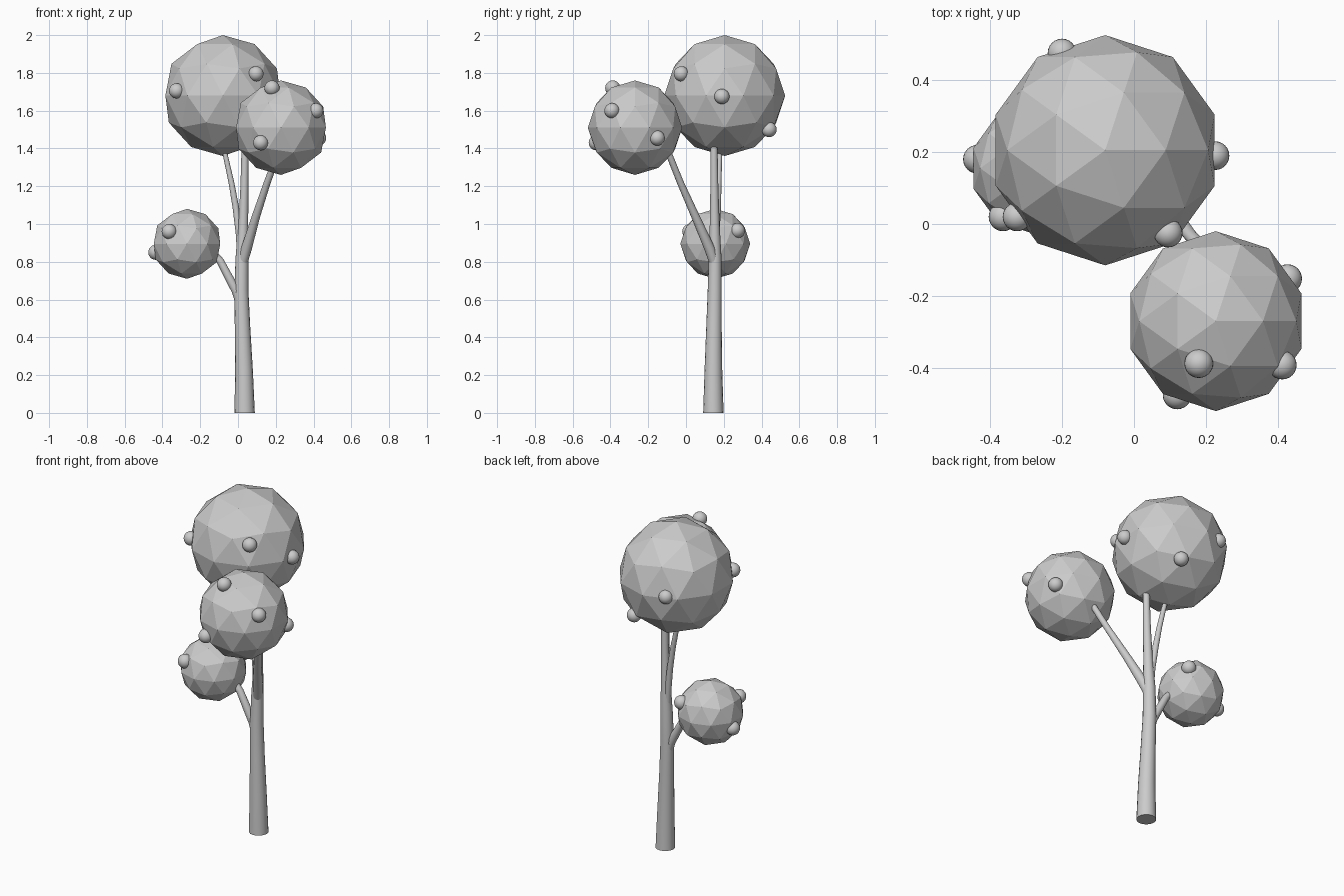
import bpy, bmesh, math
from mathutils import Vector

if "Cube" in bpy.data.objects:
    bpy.data.objects.remove(bpy.data.objects["Cube"])


def finish(name, bm):
    mesh = bpy.data.meshes.new(name)
    bmesh.ops.recalc_face_normals(bm, faces=bm.faces[:])
    bm.to_mesh(mesh)
    bm.free()
    obj = bpy.data.objects.new(name, mesh)
    bpy.context.collection.objects.link(obj)
    return obj


def smooth(obj):
    bpy.ops.object.select_all(action='DESELECT')
    obj.select_set(True)
    bpy.context.view_layer.objects.active = obj
    bpy.ops.object.shade_smooth_by_angle(angle=math.radians(40))


def limb(name, path, sides=16):
    """Tapered tube through (x, y, z, radius) points."""
    bm = bmesh.new()
    pts = [Vector(p[:3]) for p in path]
    up = Vector((0, 0, 1))
    rings = []
    for i, p in enumerate(pts):
        tangent = pts[min(i + 1, len(pts) - 1)] - pts[max(i - 1, 0)]
        if p.z == 0:
            tangent = up  # keep the foot flat on the ground
        q = up.rotation_difference(tangent)
        ring = []
        for k in range(sides):
            a = math.tau * k / sides
            ring.append(bm.verts.new(p + q @ Vector((math.cos(a), math.sin(a), 0)) * path[i][3]))
        rings.append(ring)
    for a, b in zip(rings, rings[1:]):
        for k in range(sides):
            n = (k + 1) % sides
            bm.faces.new((a[k], a[n], b[n], b[k]))
    bm.faces.new(rings[0][::-1])
    bm.faces.new(rings[-1])
    smooth(finish(name, bm))


# Trunk and branches
limb("trunk", [(.035, .145, 0, .054), (.032, .145, .22, .047), (.024, .148, .45, .041),
               (.018, .152, .65, .037), (.021, .154, .82, .034), (.028, .152, 1.0, .026),
               (.034, .15, 1.2, .021), (.038, .148, 1.45, .018)])
limb("front_branch", [(.02, .155, .78, .026), (.045, .125, .87, .028), (.095, .05, 1.04, .022),
                      (.155, -.03, 1.22, .018), (.21, -.09, 1.37, .017), (.23, -.12, 1.43, .016)])
limb("upper_left_branch", [(.015, .155, .8, .018), (.006, .16, .95, .018), (-.012, .168, 1.09, .017),
                           (-.035, .173, 1.22, .015), (-.066, .178, 1.36, .013), (-.08, .18, 1.43, .012)])
limb("lower_left_branch", [(.015, .152, .56, .022), (-.008, .152, .645, .025), (-.05, .152, .72, .022),
                           (-.095, .153, .805, .02), (-.14, .154, .855, .019)])

# Faceted leaf balls, each with its round fruit
crowns = {
    "top": ((-.08, .205, 1.68), .32,
            [(-.325, .02, 1.705), (.095, -.025, 1.795), (.225, .19, 1.675),
             (.035, .44, 1.5), (-.2, .475, 1.685)]),
    "front": ((.2275, -.27, 1.51), .25,
              [(.18, -.388, 1.72), (.12, -.475, 1.43), (.412, -.392, 1.6), (.427, -.152, 1.455)]),
    "left": ((-.27, .155, .895), .185,
             [(-.364, .02, .96), (-.435, .18, .85), (-.16, .272, .965)]),
}
for name, (centre, radius, fruits) in crowns.items():
    bm = bmesh.new()
    bmesh.ops.create_icosphere(bm, subdivisions=2, radius=radius)
    finish(name + "_leaf_ball", bm).location = centre
    for i, pos in enumerate(fruits):
        bm = bmesh.new()
        bmesh.ops.create_uvsphere(bm, u_segments=24, v_segments=12, radius=.04)
        fruit = finish(f"{name}_fruit_{i + 1}", bm)
        fruit.location = pos
        smooth(fruit)
